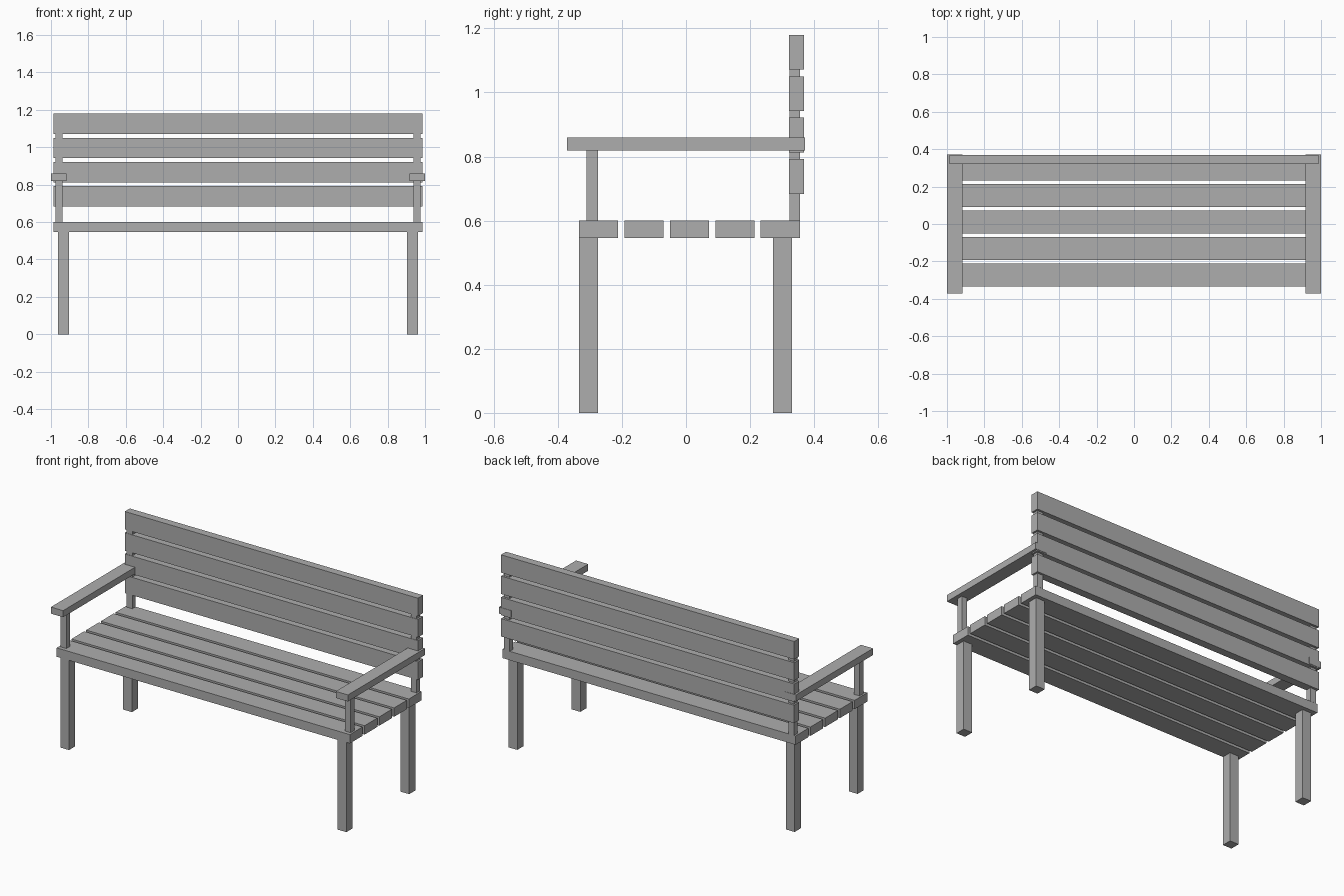
import bpy
import bmesh
from mathutils import Matrix, Vector

if "Cube" in bpy.data.objects:
    bpy.data.objects.remove(bpy.data.objects["Cube"])

grey = bpy.data.materials.new("grey")
grey.diffuse_color = (0.42, 0.42, 0.42, 1)
grey.use_nodes = True
grey.node_tree.nodes["Principled BSDF"].inputs["Base Color"].default_value = grey.diffuse_color


def box(name, x, y, z, mirror=False):
    """Box from (min, max) ranges, optionally mirrored across x = 0."""
    lo, hi = Vector((x[0], y[0], z[0])), Vector((x[1], y[1], z[1]))
    bm = bmesh.new()
    bmesh.ops.create_cube(bm, size=1, matrix=Matrix.LocRotScale((lo + hi) / 2, None, hi - lo))
    mesh = bpy.data.meshes.new(name)
    bm.to_mesh(mesh)
    bm.free()
    mesh.materials.append(grey)
    obj = bpy.data.objects.new(name, mesh)
    bpy.context.collection.objects.link(obj)
    if mirror:
        obj.modifiers.new("mirror", 'MIRROR')
    return obj


SLAT_X = (-0.987, 0.987)
POST_X = (0.938, 0.976)

# Seat: five planks front to back
for i in range(5):
    y = -0.334 + i * 0.1418
    box(f"seat_slat_{i + 1}", SLAT_X, (y, y + 0.122), (0.546, 0.6))

# Backrest: four planks, bottom to top
for i in range(4):
    z = 0.683 + i * 0.1293
    box(f"back_slat_{i + 1}", SLAT_X, (0.321, 0.369), (z, z + 0.109))

# Legs, posts and armrests, one pair each
box("front_legs", (0.904, 0.963), (-0.334, -0.275), (0, 0.546), True)
box("back_legs", (0.904, 0.963), (0.271, 0.331), (0, 0.546), True)
box("armrest_posts", POST_X, (-0.311, -0.275), (0.6, 0.82), True)
box("back_posts", POST_X, (0.323, 0.356), (0.6, 1.15), True)
box("armrests", (0.918, 1.0), (-0.371, 0.371), (0.819, 0.859), True)
